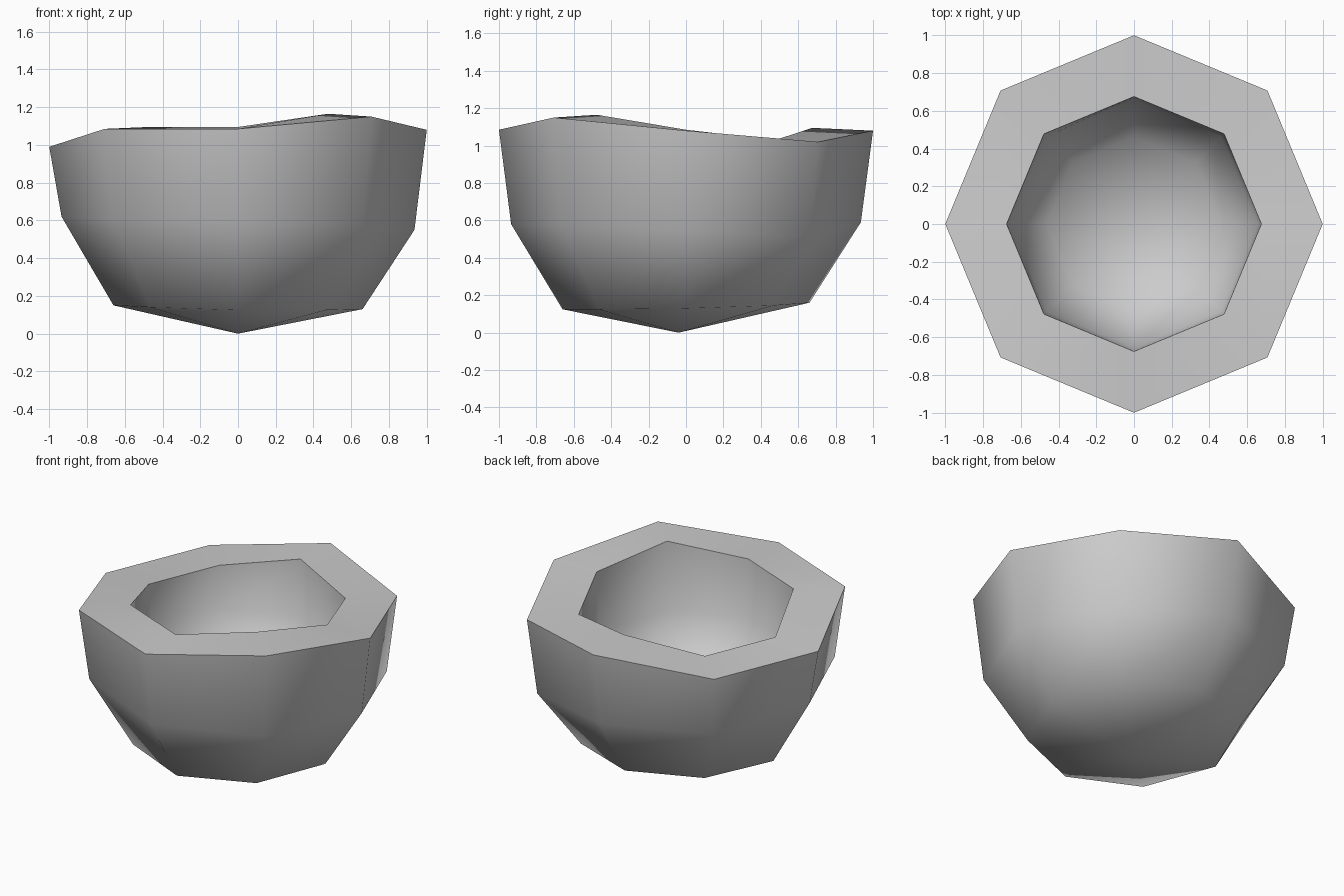
import bpy, bmesh
from math import cos, sin, radians

if "Cube" in bpy.data.objects:
    bpy.data.objects.remove(bpy.data.objects["Cube"], do_unlink=True)

# One plain grey material
grey = bpy.data.materials.new("stone_grey")
grey.use_nodes = True
colour = (0.6, 0.6, 0.6, 1)
grey.diffuse_color = colour
grey.node_tree.nodes["Principled BSDF"].inputs["Base Color"].default_value = colour

# Rings of the hand-shaped shell: radius, then height at every 45 degrees from +x
rings = [
    (0.66, (0.13, 0.145, 0.16, 0.16, 0.15, 0.14, 0.125, 0.125)),
    (0.935, (0.55, 0.51, 0.59, 0.58, 0.62, 0.61, 0.58, 0.57)),
    (1.0, (1.08, 1.02, 1.08, 0.99, 0.99, 1.085, 1.085, 1.15)),
]
# Same for the inside, from the opening down to the floor
inner = [
    (0.675, (1.085, 1.03, 1.095, 1.0, 1.0, 1.095, 1.095, 1.165)),
    (0.655, (0.68, 0.64, 0.72, 0.71, 0.75, 0.74, 0.71, 0.7)),
    (0.46, (0.38, 0.395, 0.41, 0.41, 0.4, 0.39, 0.375, 0.375)),
]

bm = bmesh.new()
sides = 8


def ring(radius, heights):
    step = radians(360 / sides)
    return [bm.verts.new((radius * cos(i * step), radius * sin(i * step), z))
            for i, z in enumerate(heights)]


def cap(loop, centre):
    tip = bm.verts.new(centre)
    for i in range(sides):
        bm.faces.new((loop[i], loop[(i + 1) % sides], tip))


# Outer wall, rim and inner wall in one continuous skin
loops = [ring(*r) for r in rings + inner]
for low, high in zip(loops, loops[1:]):
    for i in range(sides):
        j = (i + 1) % sides
        bm.faces.new((low[i], low[j], high[j], high[i]))

# Pointed underside and inside floor
cap(loops[0], (0, -0.04, 0))
cap(loops[-1], (0, -0.03, 0.33))
bmesh.ops.recalc_face_normals(bm, faces=bm.faces[:])

mesh = bpy.data.meshes.new("bowl")
bm.to_mesh(mesh)
bm.free()
mesh.materials.append(grey)
bowl = bpy.data.objects.new("bowl", mesh)
bpy.context.collection.objects.link(bowl)

# Smooth walls with a crisp rim
bpy.ops.object.select_all(action="DESELECT")
bowl.select_set(True)
bpy.context.view_layer.objects.active = bowl
bpy.ops.object.shade_smooth_by_angle(angle=radians(62))
